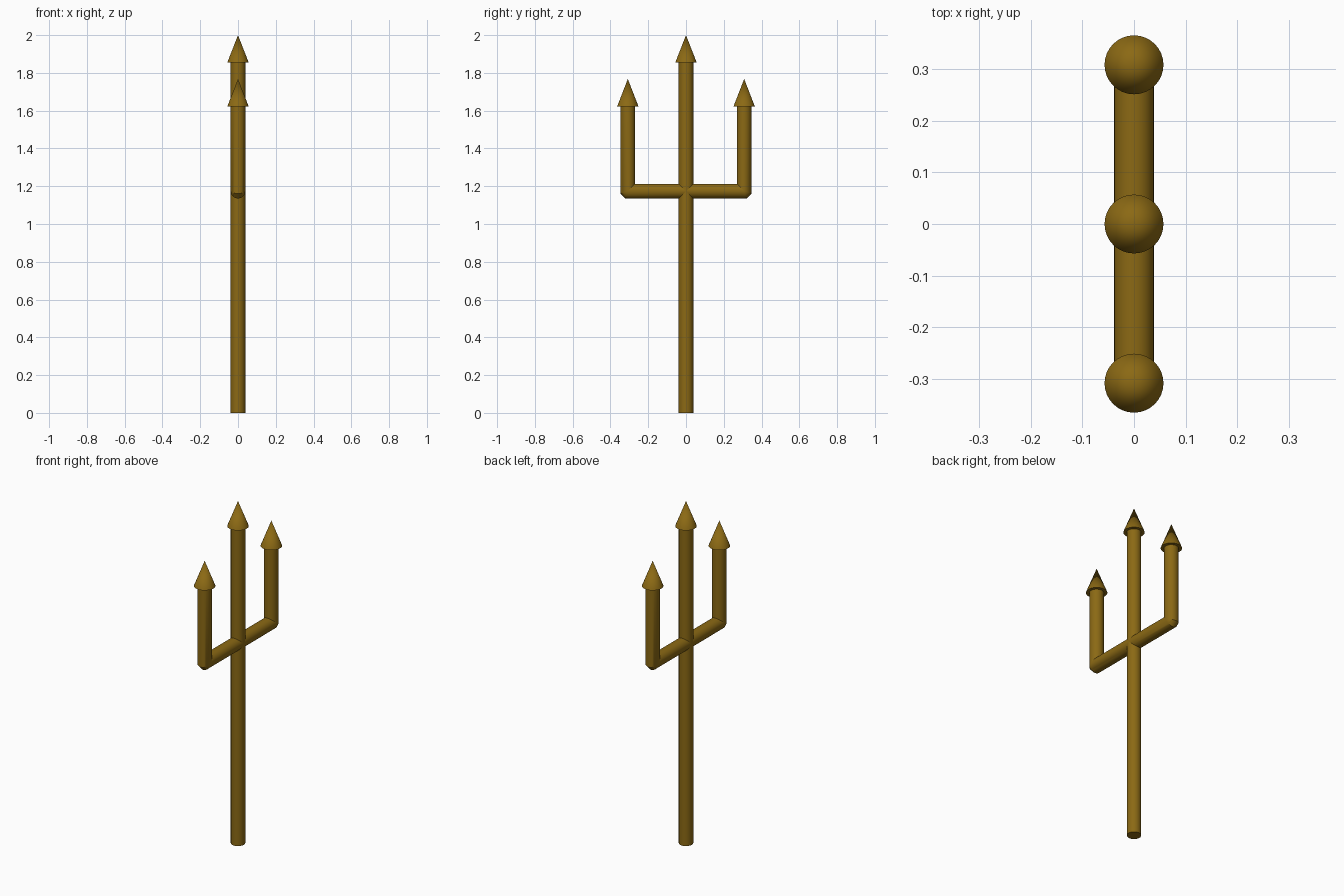
import bpy, bmesh, math
from mathutils import Vector

if "Cube" in bpy.data.objects:
    bpy.data.objects.remove(bpy.data.objects["Cube"])

SIDES = 32
R = 0.0385        # rod radius
TIP_R = 0.057     # spear tip radius
TINE_Y = 0.308    # side tine offset
BAR_Z = 1.174     # crossbar height

mat = bpy.data.materials.new("dark gold")
mat.diffuse_color = (0.258, 0.141, 0.007, 1)
mat.use_nodes = True
mat.node_tree.nodes["Principled BSDF"].inputs["Base Color"].default_value = mat.diffuse_color


def finish(obj, name):
    obj.name = name
    obj.data.materials.append(mat)
    bpy.ops.object.select_all(action='DESELECT')
    obj.select_set(True)
    bpy.context.view_layer.objects.active = obj
    bpy.ops.object.shade_smooth_by_angle(angle=math.radians(30))


def cone(name, y, z0, z1, r0, r1):
    bpy.ops.mesh.primitive_cone_add(vertices=SIDES, radius1=r0, radius2=r1,
                                    depth=z1 - z0, location=(0, y, (z0 + z1) / 2))
    finish(bpy.context.object, name)


def tube(name, path):
    """Sweep a mitred round tube along a path of (y, z) points."""
    pts = [Vector(p) for p in path]
    bm = bmesh.new()
    rings = []
    for i, p in enumerate(pts):
        d0 = (p - pts[i - 1]).normalized() if i else None
        d1 = (pts[i + 1] - p).normalized() if i < len(pts) - 1 else None
        d0, d1 = d0 or d1, d1 or d0
        t = (d0 + d1).normalized()
        n = Vector((-t.y, t.x)) / t.dot(d0)     # widened along the mitre
        ring = []
        for k in range(SIDES):
            a = 2 * math.pi * k / SIDES
            q = p + n * R * math.cos(a)
            ring.append(bm.verts.new((R * math.sin(a), q.x, q.y)))
        rings.append(ring)
    for a, b in zip(rings, rings[1:]):
        for k in range(SIDES):
            j = (k + 1) % SIDES
            bm.faces.new((a[k], a[j], b[j], b[k]))
    bm.faces.new(rings[0][::-1])
    bm.faces.new(rings[-1])
    bmesh.ops.recalc_face_normals(bm, faces=bm.faces)
    mesh = bpy.data.meshes.new(name)
    bm.to_mesh(mesh)
    bm.free()
    obj = bpy.data.objects.new(name, mesh)
    bpy.context.collection.objects.link(obj)
    finish(obj, name)


# Central shaft and its tip
cone("shaft", 0, 0, 1.854, R, R)
cone("centre_tip", 0, 1.854, 2.0, TIP_R, 0)

# Side tines: crossbar with short chamfered elbows
c = 0.003
for side, s in (("left", -1), ("right", 1)):
    tube(side + "_tine", [(0, BAR_Z), (s * (TINE_Y - c), BAR_Z),
                          (s * TINE_Y, BAR_Z + c), (s * TINE_Y, 1.621)])
    cone(side + "_tip", s * TINE_Y, 1.621, 1.768, TIP_R, 0)
